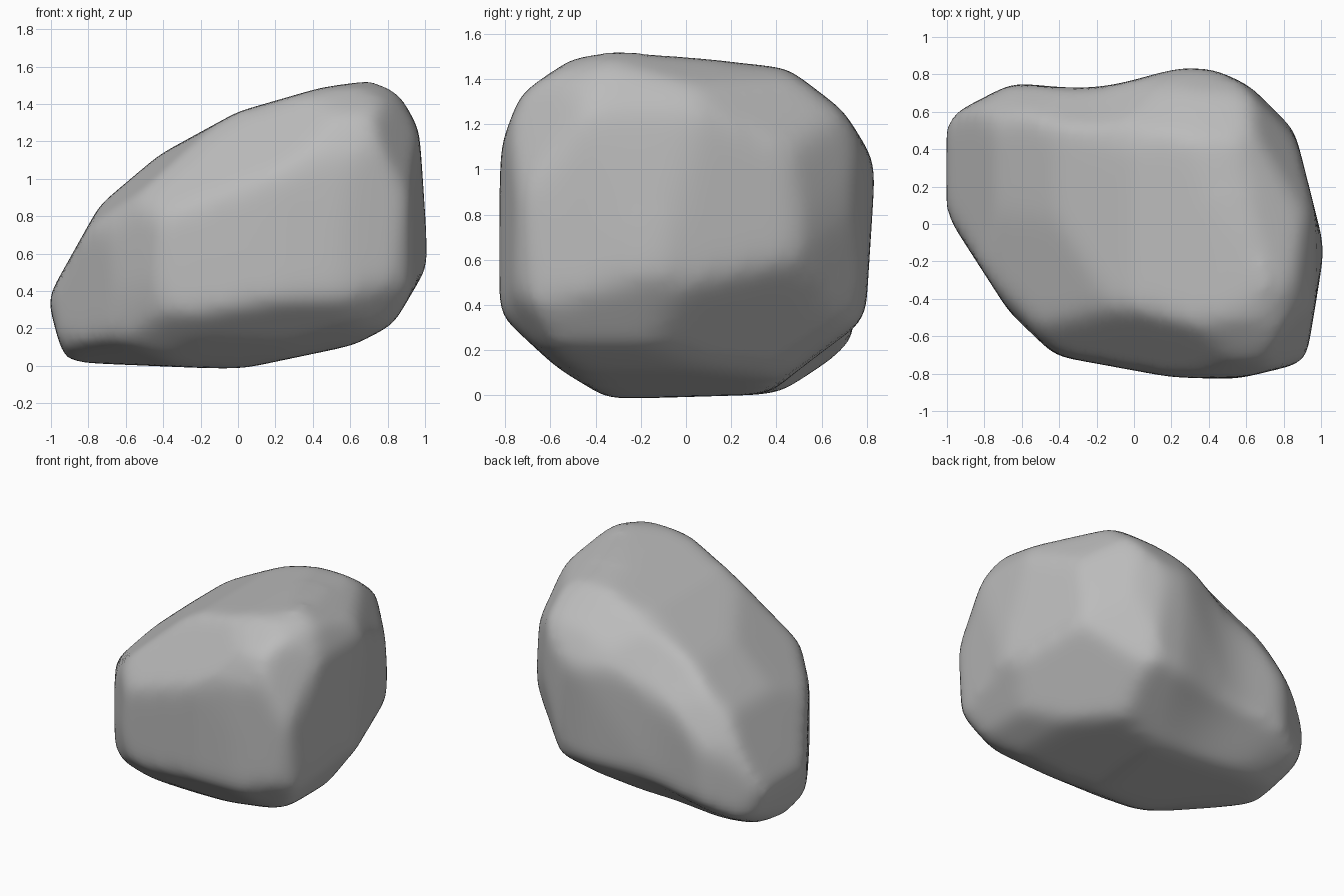
import bpy
import bmesh
from mathutils import Vector, geometry

MIDDLE = Vector((0, 0, 0.76))
FRONT, LEFT, TOP = Vector((0, -1, 0)), Vector((1, 0, 0)), Vector((0, 0, 1))
TILT = TOP * 0.66  # vertical part of the diagonal carving directions


def cut(bm, point, normal):
    """Slice off everything on the outer side of a plane and close the hole."""
    geom = bm.verts[:] + bm.edges[:] + bm.faces[:]
    result = bmesh.ops.bisect_plane(bm, geom=geom, dist=1e-5, plane_co=point,
                                    plane_no=normal, clear_outer=True)
    rim = [e for e in result["geom_cut"] if isinstance(e, bmesh.types.BMEdge)]
    if rim:
        bmesh.ops.contextual_create(bm, geom=rim)


def carve(bm, direction, outline):
    """Trim the block to a convex outline, measured from the block's middle."""
    right = LEFT if direction == TOP else TOP.cross(direction).normalized()
    up = direction.normalized().cross(right)
    points = [Vector(p) for p in outline]
    hull = [points[i] for i in geometry.convex_hull_2d(points)]
    centre = sum(hull, Vector((0, 0))) / len(hull)
    for a, b in zip(hull, hull[1:] + hull[:1]):
        side = Vector((b.y - a.y, a.x - b.x))
        if side.dot(a - centre) < 0:
            side.negate()
        cut(bm, MIDDLE + right * a.x + up * a.y, right * side.x + up * side.y)


default = bpy.data.objects.get("Cube")
if default:
    bpy.data.objects.remove(default, do_unlink=True)

# Rough block
bm = bmesh.new()
bmesh.ops.create_cube(bm, size=3)
bmesh.ops.translate(bm, verts=bm.verts, vec=MIDDLE)

# Wedge profile, side profile and plan
carve(bm, FRONT, [(-1.02, -.4), (-.74, .1), (-.42, .37), (0, .6), (.45, .73), (.82, .78),
                  (.97, .5), (1.02, -.22), (.83, -.54), (.62, -.65), (0, -.78), (-.93, -.74)])
carve(bm, LEFT, [(-.84, -.39), (-.82, .35), (-.7, .67), (-.36, .78), (.45, .69),
                 (.7, .5), (.84, .27), (.79, -.5), (.58, -.75), (-.42, -.78)])
carve(bm, TOP, [(-1.01, .06), (-1.01, .57), (-.66, .75), (.38, .85), (.62, .74),
                (.86, .5), (1.02, -.13), (.92, -.74), (.55, -.83), (.2, -.82),
                (-.4, -.71), (-.55, -.65), (-.63, -.53)])

# Chamfered corners along the diagonals
carve(bm, LEFT + FRONT + TILT, [(-.83, -.08), (-.76, .14), (-.2, .52), (.04, .62), (.5, .7),
                                (.93, .53), (.98, .08), (.96, -.25), (.46, -.8),
                                (.15, -.93), (-.44, -.78), (-.78, -.52)])
carve(bm, TILT - LEFT - FRONT, [(-.66, .83), (-.43, 1.01), (-.1, 1.01), (.14, .9), (.79, .12),
                                (.82, -.75), (.68, -.95), (.42, -1.06), (.11, -.98),
                                (-.88, -.48), (-.97, .05), (-.94, .42)])
carve(bm, LEFT - FRONT - TILT, [(-.84, .8), (-.02, .93), (.46, .63), (.83, .2), (1, -.09),
                                (1.12, -.41), (1.06, -.66), (.77, -.89), (-.02, -.9),
                                (-.89, -.55), (-1.13, -.26), (-1.16, .18), (-.97, .66)])
bmesh.ops.recalc_face_normals(bm, faces=bm.faces)

rough = bpy.data.meshes.new("rough_block")
bm.to_mesh(rough)
bm.free()
boulder = bpy.data.objects.new("boulder", rough)
bpy.context.collection.objects.link(boulder)

# Weathering: an even surface with softened ridges
remesh = boulder.modifiers.new("even_surface", "REMESH")
remesh.mode = "VOXEL"
remesh.voxel_size = 0.04
soften = boulder.modifiers.new("soft_ridges", "SMOOTH")
soften.factor = 0.5
soften.iterations = 20
graph = bpy.context.evaluated_depsgraph_get()
worn = bpy.data.meshes.new_from_object(boulder.evaluated_get(graph))
boulder.modifiers.clear()
boulder.data = worn
bpy.data.meshes.remove(rough)
worn.name = "boulder"

# Shallow hollow in the back
for v in worn.vertices:
    away = (v.co.xy - Vector((-.2, .8))).length
    v.co.y -= 0.06 * max(0, 1 - (away / 0.5) ** 2) ** 2

# Plain stone
stone = bpy.data.materials.new("grey_stone")
stone.use_nodes = True
colour = (0.5, 0.5, 0.5, 1)
stone.diffuse_color = colour
stone.node_tree.nodes["Principled BSDF"].inputs["Base Color"].default_value = colour
worn.materials.clear()
worn.materials.append(stone)
worn.shade_smooth()
